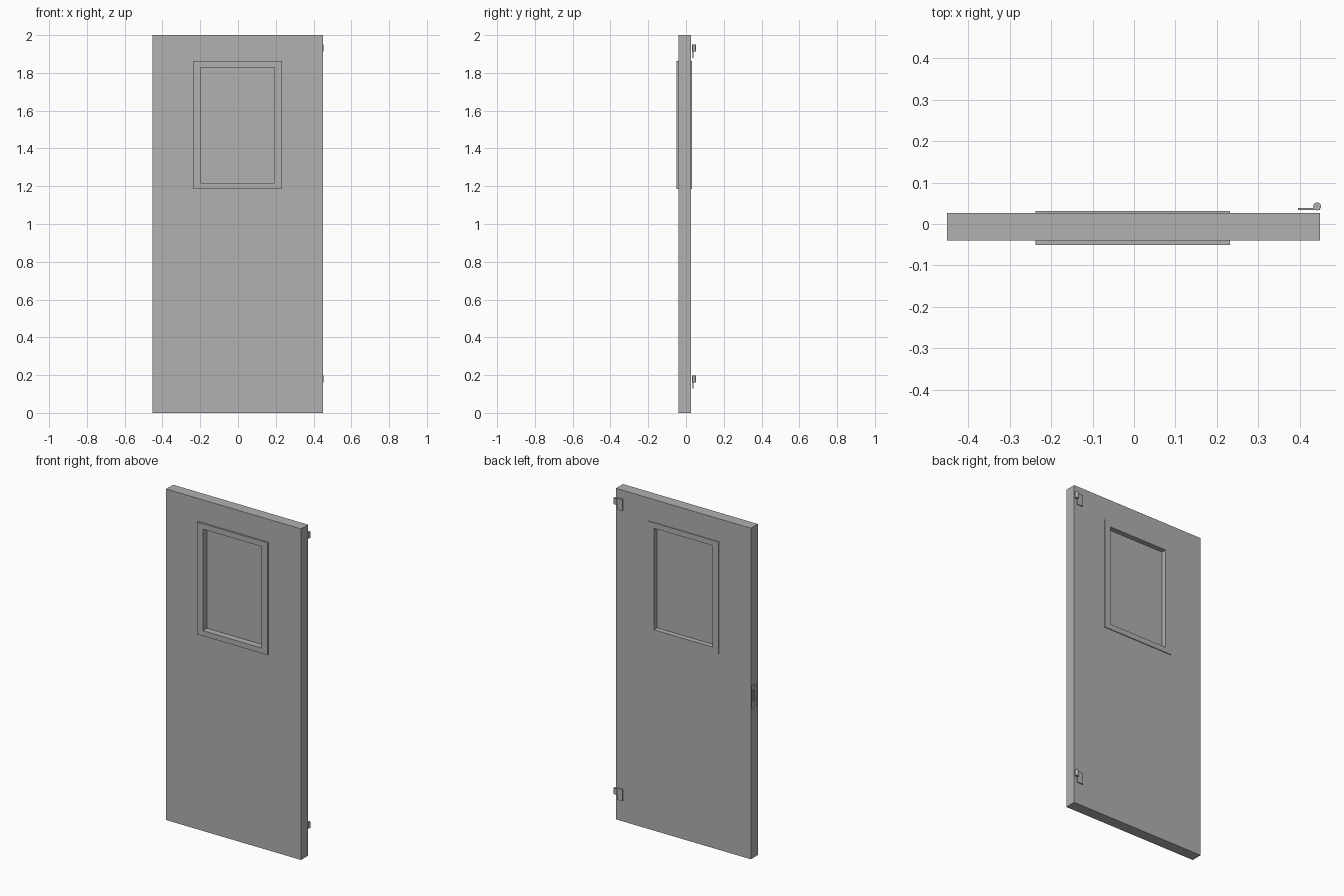
import bpy, bmesh, math
from mathutils import Matrix

if "Cube" in bpy.data.objects:
    bpy.data.objects.remove(bpy.data.objects["Cube"])

# Dark grey paint shared by every part
paint = bpy.data.materials.new("dark_grey")
paint.diffuse_color = (0.44, 0.44, 0.44, 1)
paint.use_nodes = True
paint.node_tree.nodes["Principled BSDF"].inputs["Base Color"].default_value = paint.diffuse_color


def finish(bm, name):
    bmesh.ops.recalc_face_normals(bm, faces=bm.faces)
    me = bpy.data.meshes.new(name)
    bm.to_mesh(me)
    bm.free()
    me.materials.append(paint)
    ob = bpy.data.objects.new(name, me)
    bpy.context.collection.objects.link(ob)
    return ob


def box(name, x0, x1, y0, y1, z0, z1):
    bm = bmesh.new()
    mat = Matrix.Translation(((x0 + x1) / 2, (y0 + y1) / 2, (z0 + z1) / 2))
    mat = mat @ Matrix.Diagonal((x1 - x0, y1 - y0, z1 - z0, 1))
    bmesh.ops.create_cube(bm, size=1, matrix=mat)
    return finish(bm, name)


def cut(ob, cutter):
    mod = ob.modifiers.new("cut", 'BOOLEAN')
    mod.operation = 'DIFFERENCE'
    mod.solver = 'EXACT'
    mod.object = cutter
    bpy.context.view_layer.objects.active = ob
    bpy.ops.object.modifier_apply(modifier=mod.name)
    bpy.data.objects.remove(cutter, do_unlink=True)


def extrude_profile(name, pts, y0, y1):
    # closed x-z outline extruded along y
    bm = bmesh.new()
    face = bm.faces.new([bm.verts.new((x, y0, z)) for x, z in pts])
    ext = bmesh.ops.extrude_face_region(bm, geom=[face])
    verts = [g for g in ext['geom'] if isinstance(g, bmesh.types.BMVert)]
    bmesh.ops.translate(bm, verts=verts, vec=(0, y1 - y0, 0))
    return finish(bm, name)


LEFT, RIGHT, FRONT, BACK = -0.452, 0.449, -0.04, 0.027

# Door slab with window opening and lock pocket in the free edge
slab = box("door_slab", LEFT, RIGHT, FRONT, BACK, 0, 2)
cut(slab, box("window_cutter", -0.22, 0.212, -0.1, 0.1, 1.2, 1.847))
cut(slab, box("lock_cutter", LEFT - 0.05, LEFT + 0.014, -0.027, 0.017, 0.905, 1.04))

# Window frame, running through the slab and standing proud on both sides
frame = box("window_frame", -0.238, 0.232, -0.051, 0.032, 1.184, 1.862)
cut(frame, box("frame_cutter", -0.199, 0.193, -0.1, 0.1, 1.216, 1.829))

# Window pane
box("window_pane", -0.202, 0.196, -0.012, 0.001, 1.213, 1.832)

# Lock plate sunk in the pocket, with a bolt slot
plate = box("lock_plate", LEFT + 0.009, LEFT + 0.016, -0.027, 0.017, 0.905, 1.04)
cut(plate, box("slot_cutter", LEFT, LEFT + 0.014, -0.016, 0.006, 0.94, 1.005))

# Hinges: stepped leaf plus knuckle on the upper half
for label, top in (("lower", 0.198), ("upper", 1.95)):
    extrude_profile(label + "_hinge_leaf",
                    [(0.396, top - 0.07), (0.434, top - 0.07), (0.434, top - 0.036),
                     (0.449, top - 0.036), (0.449, top), (0.396, top)], 0.034, 0.039)
    bpy.ops.mesh.primitive_cylinder_add(vertices=24, radius=0.0095, depth=0.036,
                                        location=(0.4425, 0.0425, top - 0.018))
    knuckle = bpy.context.object
    knuckle.name = label + "_hinge_knuckle"
    knuckle.data.materials.append(paint)
    bpy.ops.object.shade_smooth_by_angle(angle=math.radians(35))
